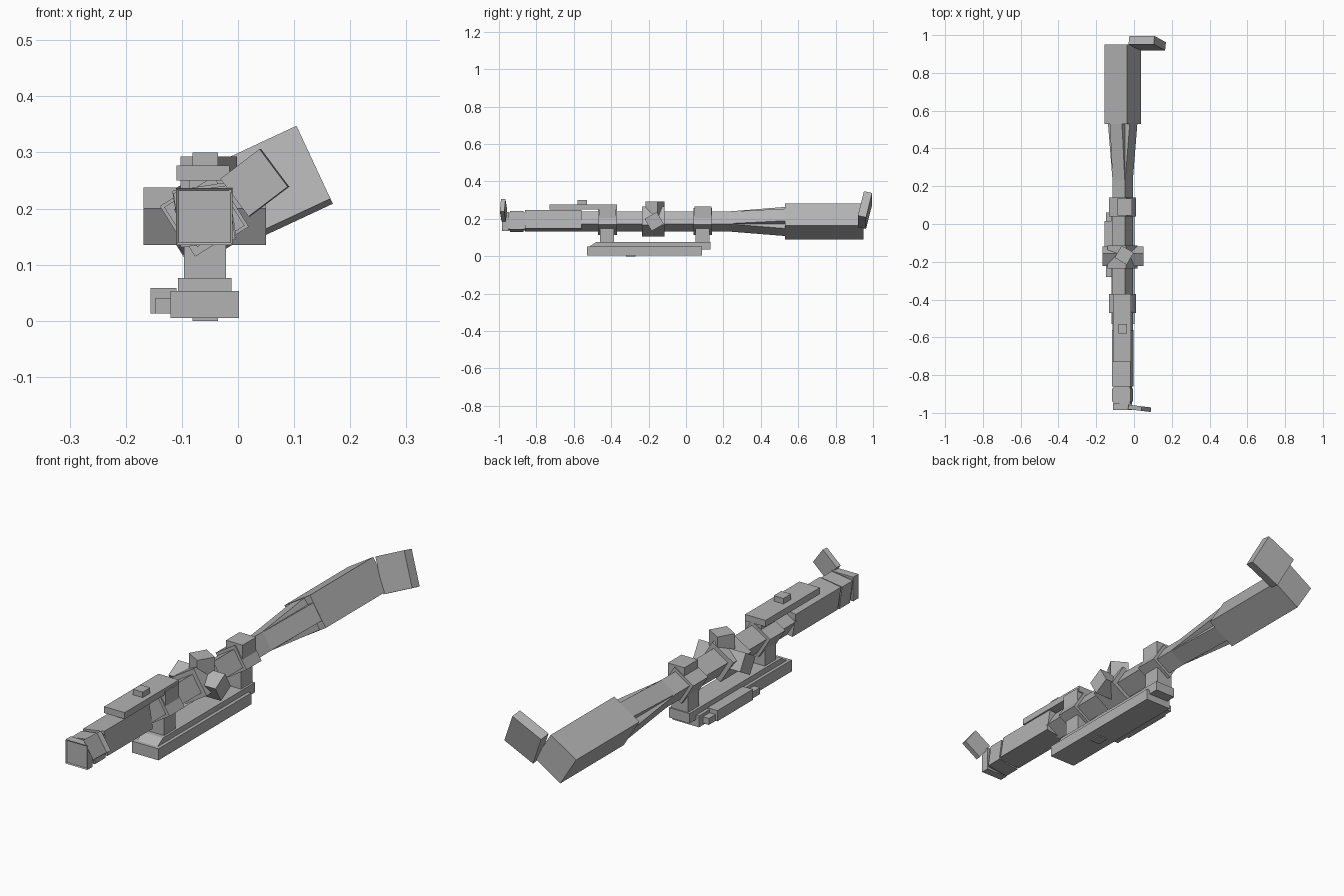
import bpy, bmesh
from math import radians, cos, sin
from mathutils import Vector

if "Cube" in bpy.data.objects:
    bpy.data.objects.remove(bpy.data.objects["Cube"], do_unlink=True)

grey = bpy.data.materials.new("mid grey")
grey.use_nodes = True
grey.diffuse_color = (0.45, 0.45, 0.45, 1)
grey.node_tree.nodes["Principled BSDF"].inputs["Base Color"].default_value = grey.diffuse_color

AX, AZ = -0.06, 0.186   # optical axis
TWIST = 32              # roll of the square tube sections


def finish(name, bm):
    bmesh.ops.recalc_face_normals(bm, faces=bm.faces)
    mesh = bpy.data.meshes.new(name)
    bm.to_mesh(mesh)
    bm.free()
    mesh.materials.append(grey)
    ob = bpy.data.objects.new(name, mesh)
    bpy.context.collection.objects.link(ob)
    return ob


def block(name, center, size, rot=(0, 0, 0), recess=0):
    bm = bmesh.new()
    bmesh.ops.create_cube(bm, size=1)
    bmesh.ops.scale(bm, vec=size, verts=bm.verts)
    if recess:
        front = min(bm.faces, key=lambda f: f.calc_center_median().y)
        bmesh.ops.inset_region(bm, faces=[front], thickness=0.006, depth=-recess)
    ob = finish(name, bm)
    ob.location = center
    ob.rotation_euler = [radians(a) for a in rot]
    return ob


def span(name, x, y, z):
    """Upright block given by its ranges."""
    return block(name, [(a + b) / 2 for a, b in (x, y, z)], [b - a for a, b in (x, y, z)])


def section(name, y0, y1, side, roll=TWIST, z=AZ, recess=0):
    """Square tube section on the optical axis."""
    return block(name, (AX, (y0 + y1) / 2, z), (side, y1 - y0, side), (0, -roll, 0), recess)


def loft(name, rings):
    bm = bmesh.new()
    loops = [[bm.verts.new(p) for p in ring] for ring in rings]
    for a, b in zip(loops, loops[1:]):
        for i in range(len(a)):
            j = (i + 1) % len(a)
            bm.faces.new((a[i], a[j], b[j], b[i]))
    bm.faces.new(loops[0])
    bm.faces.new(loops[-1])
    return finish(name, bm)


# Main tube and front bell with shallow grooves
section("main_tube", -0.57, 0.25, 0.079)
section("front_bell", -0.86, -0.56, 0.1, 9, 0.19)
section("front_groove", -0.96, -0.85, 0.088, 6)
section("front_ring", -0.94, -0.87, 0.098, 8)
section("front_rim", -0.985, -0.95, 0.101, 0, recess=0.004)

# Rear bell and the flaring cone whose corners stay pulled in
section("rear_bell", 0.53, 0.95, 0.139)


def cone_ring(y, out):
    pts = []
    for k in range(4):
        a = radians(TWIST + 90 * k)
        n, t = Vector((cos(a), 0, sin(a))), Vector((-sin(a), 0, cos(a)))
        base = Vector((AX, y, AZ))
        pts += [base + n * out - t * 0.038, base + n * out + t * 0.038,
                base + (n + t) * 0.039]
    return pts


loft("rear_cone", [cone_ring(0.23, 0.0395), cone_ring(0.531, 0.068)])

# Adjustment turrets
section("turret_saddle", -0.235, -0.115, 0.115)
block("top_turret", (-0.052, -0.165, 0.245), (0.074, 0.074, 0.096), (0, 0, -30))
block("side_turrets", (-0.059, -0.17, AZ), (0.218, 0.075, 0.075), (30, 0, 0))

# Mounting rings, caps and posts
for label, y in (("front", -0.42), ("rear", 0.09)):
    section(label + "_ring_clamp", y - 0.05, y + 0.05, 0.104)
    span(label + "_ring_cap", (-0.087, -0.01), (y - 0.045, y + 0.045), (0.2, 0.265))
    span(label + "_post", (-0.096, -0.021), (y - 0.04, y + 0.035), (0.07, 0.16))

# Upper plate and button
span("top_plate", (-0.11, -0.015), (-0.73, -0.37), (0.25, 0.277))
span("top_button", (-0.081, -0.036), (-0.58, -0.53), (0.275, 0.3))

# Base, rail with a sloped front, side clamp and bottom screw
span("base", (-0.12, 0.002), (-0.53, 0.085), (0.005, 0.053))
rail = [(-0.52, 0.05), (-0.48, 0.076), (0.13, 0.076), (0.13, 0.035), (0.08, 0.035)]
loft("base_rail", [[(x, y, z) for y, z in rail] for x in (-0.107, -0.012)])
span("side_clamp", (-0.156, -0.11), (-0.22, 0.015), (0.013, 0.058))
span("side_clamp_ends", (-0.148, -0.11), (-0.28, 0.06), (0.013, 0.04))
span("bottom_screw", (-0.081, -0.036), (-0.32, -0.27), (0, 0.01))

# Flip-open lens covers
block("rear_cover", (0.07, 0.957, 0.247), (0.147, 0.045, 0.147), (-13, -25, 0))
block("front_cover", (0.03, -0.976, 0.246), (0.088, 0.024, 0.084), (0, -37, -7))
